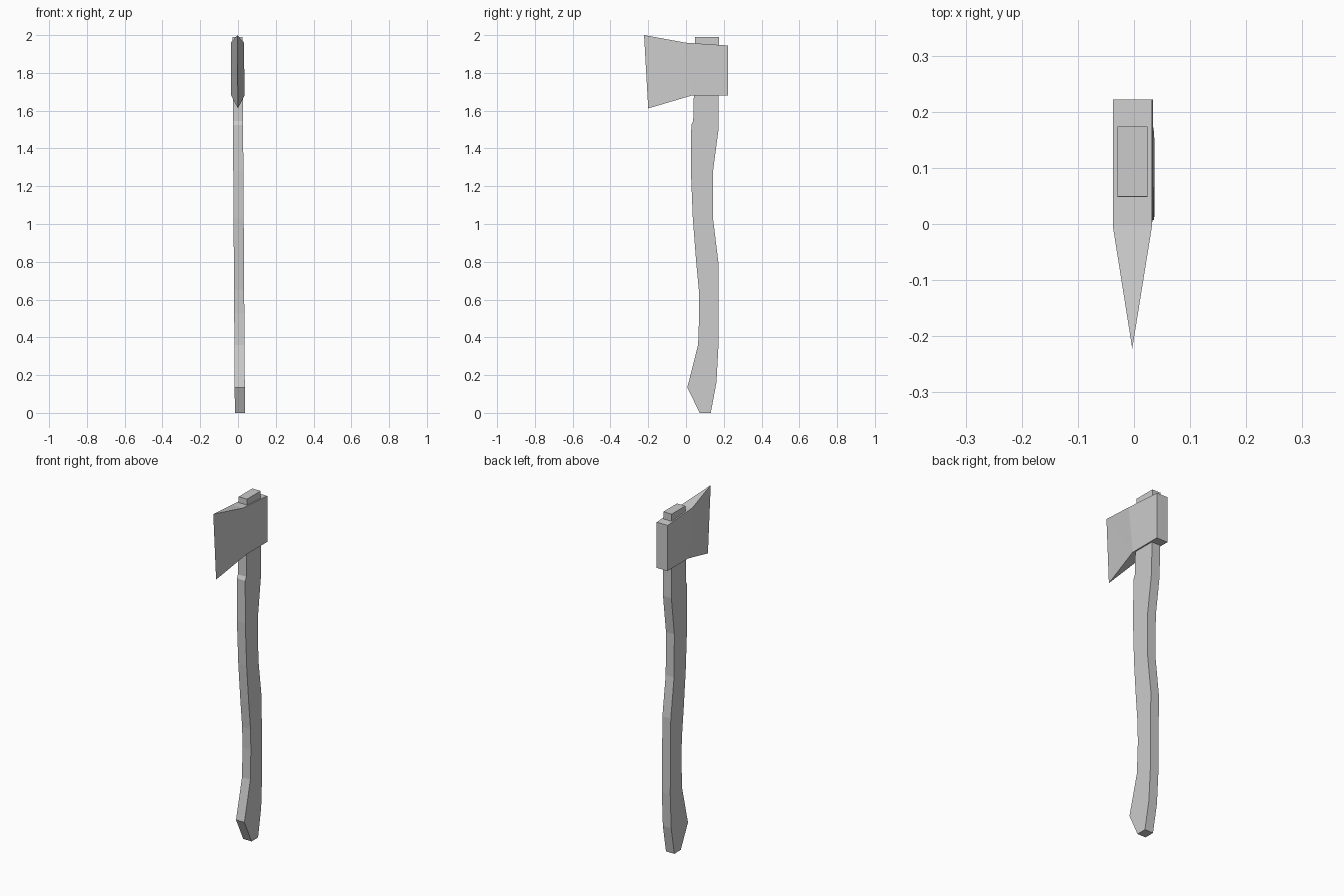
import bpy
import bmesh

if "Cube" in bpy.data.objects:
    bpy.data.objects.remove(bpy.data.objects["Cube"])

TILT = -0.0066  # slight sideways lean of the whole tool


def lean(x, z):
    return x + 0.0101 + TILT * z


def make_object(name, verts, faces):
    bm = bmesh.new()
    vs = [bm.verts.new((lean(x, z), y, z)) for x, y, z in verts]
    for f in faces:
        bm.faces.new([vs[i] for i in f])
    bmesh.ops.recalc_face_normals(bm, faces=bm.faces)
    mesh = bpy.data.meshes.new(name)
    bm.to_mesh(mesh)
    bm.free()
    obj = bpy.data.objects.new(name, mesh)
    bpy.context.collection.objects.link(obj)
    return obj


# Handle: curved side profile (y, z) given constant thickness
front_edge = [(0.072, 0), (0.007, 0.135), (0.064, 0.36), (0.07, 0.53),
              (0.068, 0.65), (0.053, 0.81), (0.036, 1.03), (0.026, 1.28),
              (0.028, 1.525), (0.038, 1.545), (0.049, 1.99)]
back_edge = [(0.174, 1.99), (0.172, 1.5), (0.143, 1.28), (0.143, 1.03),
             (0.171, 0.8), (0.172, 0.36), (0.161, 0.16), (0.131, 0)]
profile = front_edge + back_edge
n = len(profile)
half = 0.0268
verts = [(s * half, y, z) for s in (-1, 1) for y, z in profile]
faces = [tuple(range(n)), tuple(range(2 * n - 1, n - 1, -1))]
faces += [(i, (i + 1) % n, n + (i + 1) % n, n + i) for i in range(n)]
make_object("handle", verts, faces)

# Head: square poll at the back, flaring and tapering to the cutting edge
w = 0.035
verts = [(-w, 0.222, 1.68), (w, 0.222, 1.68), (w, 0.222, 1.945), (-w, 0.222, 1.945),
         (-w, 0.03, 1.68), (w, 0.03, 1.68), (w, -0.003, 1.96), (-w, -0.003, 1.96),
         (0, -0.2, 1.612), (0, -0.222, 2.0)]
faces = [(0, 1, 2, 3),                                      # poll
         (0, 4, 5, 1), (3, 2, 6, 7),                        # underside, top
         (0, 3, 7, 4), (1, 5, 6, 2),                        # cheeks
         (4, 7, 9), (4, 9, 8), (5, 9, 6), (5, 8, 9),        # blade sides
         (4, 8, 5), (7, 6, 9)]                              # blade underside, top
make_object("axe_head", verts, faces)
